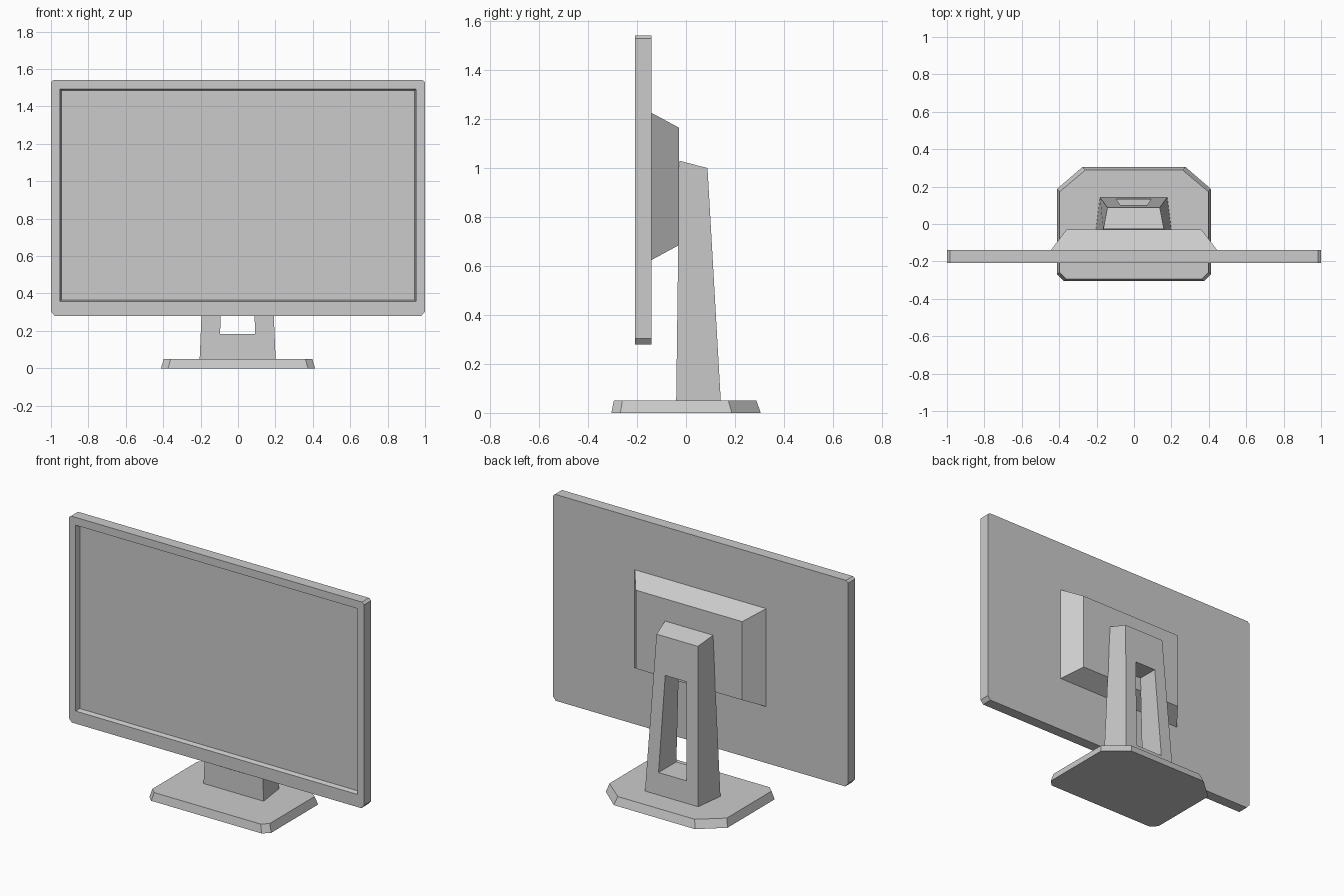
import bpy, bmesh

cube = bpy.data.objects.get("Cube")
if cube:
    bpy.data.objects.remove(cube, do_unlink=True)

# Single matte grey for the whole model
grey = bpy.data.materials.new("light_grey")
grey.use_nodes = True
grey.diffuse_color = (0.6, 0.6, 0.6, 1)
grey.node_tree.nodes["Principled BSDF"].inputs["Base Color"].default_value = grey.diffuse_color


def loft(name, rings, closed=False):
    """Bridge equal-length rings; cap both ends, or join last to first."""
    bm = bmesh.new()
    loops = [[bm.verts.new(p) for p in ring] for ring in rings]
    n = len(loops[0])
    pairs = list(zip(loops, loops[1:]))
    if closed:
        pairs.append((loops[-1], loops[0]))
    for a, b in pairs:
        for i in range(n):
            j = (i + 1) % n
            bm.faces.new((a[i], a[j], b[j], b[i]))
    if not closed:
        bm.faces.new(loops[0])
        bm.faces.new(loops[-1])
    bmesh.ops.remove_doubles(bm, verts=bm.verts, dist=0.0005)
    bmesh.ops.recalc_face_normals(bm, faces=bm.faces)
    mesh = bpy.data.meshes.new(name)
    bm.to_mesh(mesh)
    bm.free()
    mesh.materials.append(grey)
    obj = bpy.data.objects.new(name, mesh)
    bpy.context.collection.objects.link(obj)
    return obj


def chamfered(w, low, high, low_cut, high_cut):
    """Symmetric outline with cut corners; each cut is (across, along)."""
    half = [(w - low_cut[0], low), (w, low + low_cut[1]),
            (w, high - high_cut[1]), (w - high_cut[0], high)]
    return half + [(-x, v) for x, v in reversed(half)]


def at_y(y, outline):
    return [(x, y, z) for x, z in outline]


def at_z(z, outline):
    return [(x, y, z) for x, y in outline]


# Screen: thin slab with cut corners and a recessed display
NONE = (0, 0)
outer = chamfered(1.0, 0.28, 1.542, (0.02, 0.024), (0.015, 0.012))
opening = chamfered(0.953, 0.357, 1.494, NONE, NONE)
panel = chamfered(0.945, 0.364, 1.486, NONE, NONE)
loft("screen", [at_y(-0.14, outer), at_y(-0.208, outer),
                at_y(-0.208, opening), at_y(-0.18, panel)])

# Tapered housing behind the screen
loft("rear_housing", [
    [(x, y, z) for x, z in ((w, low), (w, high), (-w, high), (-w, low))]
    for y, w, low, high in ((-0.14, 0.445, 0.625, 1.225), (-0.029, 0.36, 0.685, 1.165))])


# Stand: leaning tapered column with a slot right through it
def front_y(z):
    return -0.04 + 0.013 * (z - 0.05)


def back_y(z):
    return 0.142 - 0.057 * (z - 0.05)


def stand_ring(depth, low, high):
    """Ring of a trapezoid given as (half width, height) pairs."""
    return [(s * w - 0.002, depth(z), z)
            for s, (w, z) in ((1, low), (1, high), (-1, high), (-1, low))]


slot = ((0.094, 0.183), (0.072, 0.77))
loft("stand", [stand_ring(front_y, (0.203, 0.05), (0.162, 1.03)),
               stand_ring(back_y, (0.18, 0.05), (0.14, 1.0)),
               stand_ring(back_y, *slot), stand_ring(front_y, *slot)], closed=True)

# Base: flat foot with small front cuts and large back cuts
loft("base", [at_z(0, chamfered(0.412, -0.305, 0.305, (0.038, 0.037), (0.137, 0.118))),
              at_z(0.05, chamfered(0.397, -0.295, 0.288, (0.037, 0.035), (0.137, 0.115)))])
